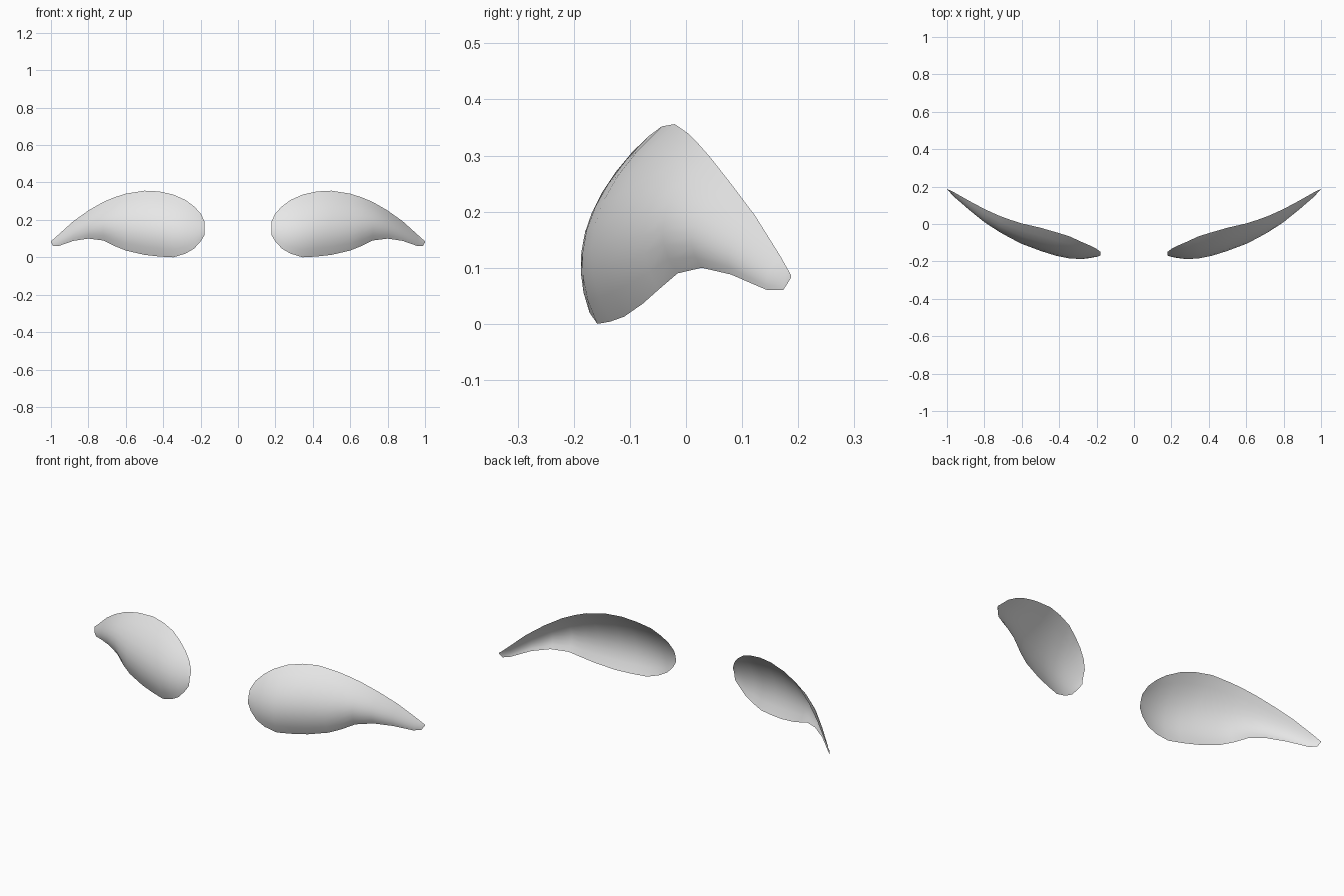
import bpy

# Pale grey shell colour
grey = bpy.data.materials.new("pale_grey")
grey.diffuse_color = (0.8, 0.8, 0.8, 1)

# Cross-sections: x, lower z, lower y, upper z, upper y, middle y
SECTIONS = [
    (0.178, 0.120, -0.168, 0.190, -0.150, -0.163),
    (0.200, 0.085, -0.175, 0.235, -0.133, -0.168),
    (0.235, 0.046, -0.176, 0.272, -0.115, -0.174),
    (0.280, 0.020, -0.172, 0.306, -0.096, -0.180),
    (0.345, 0.000, -0.158, 0.335, -0.066, -0.177),
    (0.420, 0.004, -0.135, 0.352, -0.043, -0.162),
    (0.500, 0.013, -0.110, 0.356, -0.020, -0.137),
    (0.600, 0.036, -0.077, 0.340, 0.003, -0.100),
    (0.660, 0.060, -0.050, 0.321, 0.022, -0.070),
    (0.720, 0.090, -0.015, 0.296, 0.044, -0.038),
    (0.800, 0.100, 0.028, 0.250, 0.080, 0.014),
    (0.880, 0.088, 0.080, 0.193, 0.123, 0.080),
    (0.960, 0.060, 0.145, 0.121, 0.168, 0.147),
    (0.988, 0.060, 0.173, 0.096, 0.182, 0.176),
    (1.000, 0.080, 0.186, 0.087, 0.187, 0.187),
]
ROWS = 8


def make_shell(name, side):
    """Curved open sheet; each section is a parabola from lower to upper rim."""
    verts, faces = [], []
    for x, zl, yl, zu, yu, ym in SECTIONS:
        for j in range(ROWS + 1):
            t = j / ROWS
            y = yl * (1 - t) * (1 - 2 * t) + 4 * t * (1 - t) * ym + t * (2 * t - 1) * yu
            verts.append((side * x, y, zl + (zu - zl) * t))
    n = ROWS + 1
    for i in range(len(SECTIONS) - 1):
        for j in range(ROWS):
            a = i * n + j
            quad = (a, a + n, a + n + 1, a + 1)
            faces.append(quad if side > 0 else quad[::-1])
    mesh = bpy.data.meshes.new(name)
    mesh.from_pydata(verts, [], faces)
    mesh.materials.append(grey)
    mesh.shade_smooth()
    obj = bpy.data.objects.new(name, mesh)
    bpy.context.collection.objects.link(obj)


# Left and right curved shells
make_shell("right_shell", 1)
make_shell("left_shell", -1)
